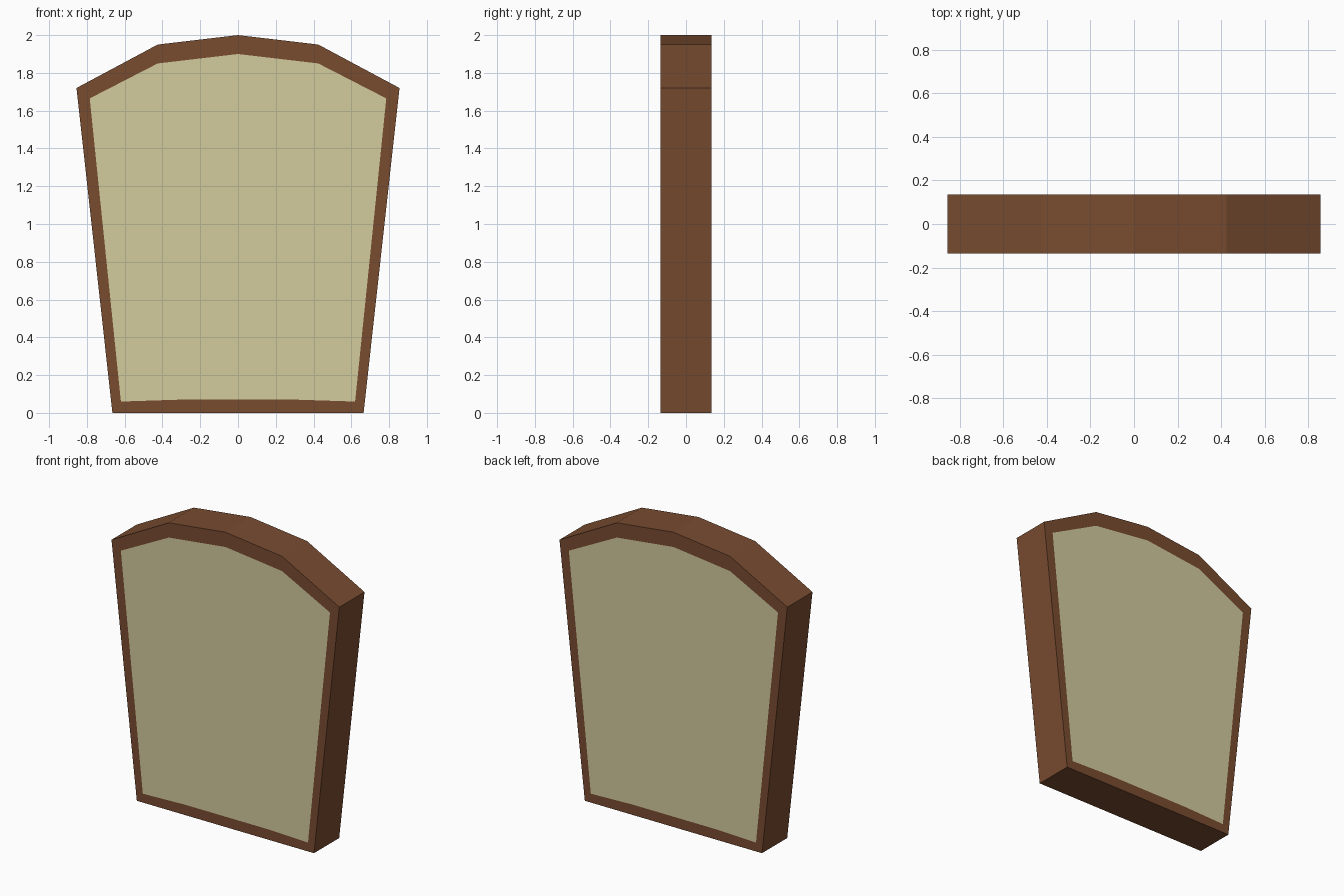
import bpy, bmesh

if "Cube" in bpy.data.objects:
    bpy.data.objects.remove(bpy.data.objects["Cube"])

HALF_DEPTH = 0.135


def material(name, color):
    mat = bpy.data.materials.new(name)
    mat.diffuse_color = color
    mat.use_nodes = True
    mat.node_tree.nodes["Principled BSDF"].inputs["Base Color"].default_value = mat.diffuse_color
    return mat


def mirrored(half):
    # Closed loop from the right half, bottom centre to top centre
    return half + [(-x, z) for x, z in reversed(half[1:-1])]


# Right-half profiles of the crust edge and the pale middle
outer = mirrored([(0, 0), (0.33, 0), (0.665, 0), (0.855, 1.72), (0.425, 1.95), (0, 2.0)])
inner = mirrored([(0, 0.07), (0.31, 0.07), (0.62, 0.06), (0.785, 1.665), (0.425, 1.85), (0, 1.90)])
n = len(outer)

bm = bmesh.new()


def ring(profile, y):
    return [bm.verts.new((x, y, z)) for x, z in profile]


def bridge(a, b):
    for i in range(n):
        j = (i + 1) % n
        bm.faces.new((a[i], a[j], b[j], b[i]))


# Front and back: crust border with a flush crumb face
edges = []
for y in (-HALF_DEPTH, HALF_DEPTH):
    rim, core = ring(outer, y), ring(inner, y)
    bridge(rim, core)
    bm.faces.new(core).material_index = 1
    edges.append(rim)

# Crust running around the slice
bridge(edges[0], edges[1])
bmesh.ops.recalc_face_normals(bm, faces=bm.faces[:])

mesh = bpy.data.meshes.new("bread_slice")
bm.to_mesh(mesh)
bm.free()
mesh.materials.append(material("crust", (0.19, 0.072, 0.03, 1)))
mesh.materials.append(material("crumb", (0.65, 0.60, 0.34, 1)))
bpy.context.collection.objects.link(bpy.data.objects.new("bread_slice", mesh))
